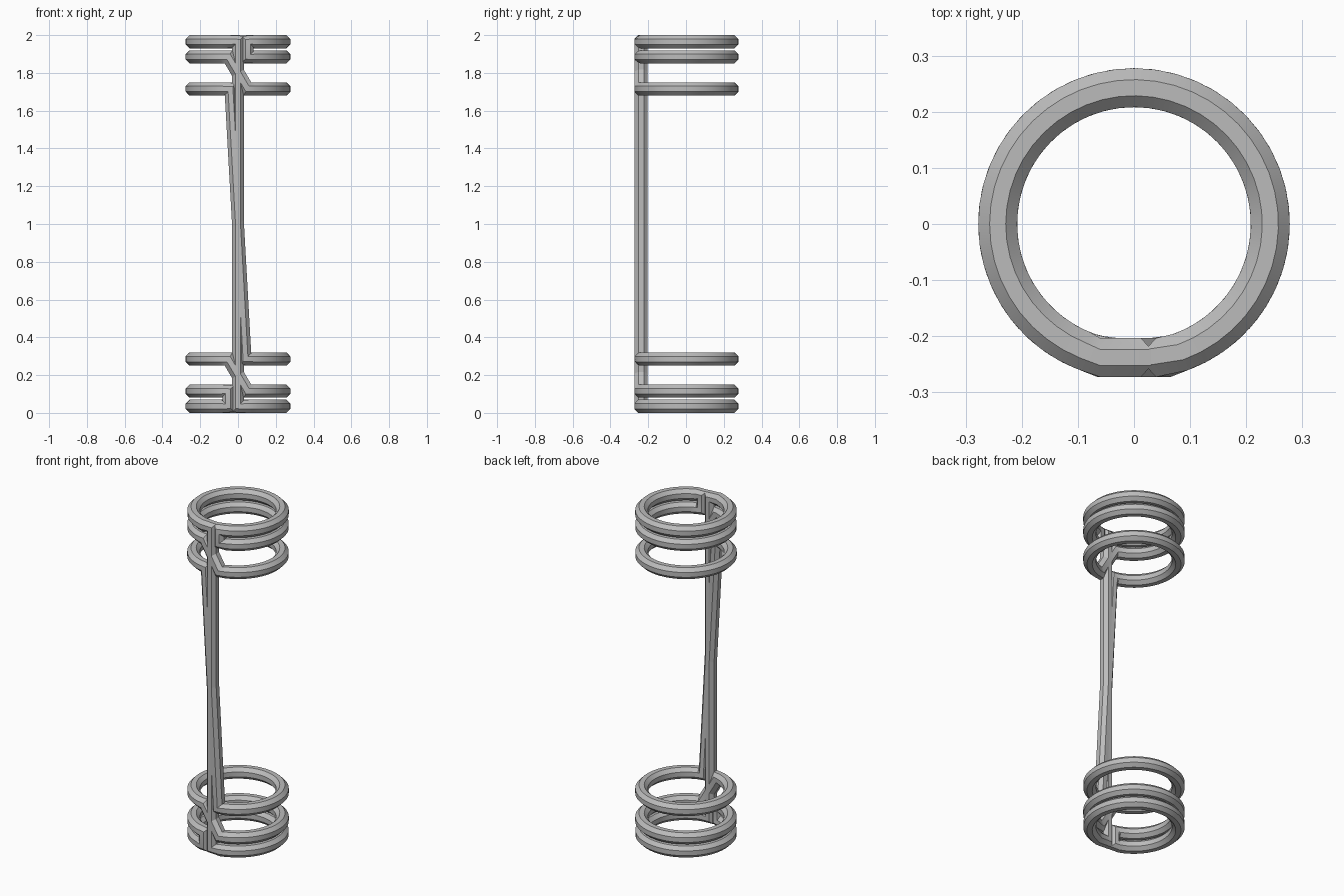
import bpy, bmesh, math
from mathutils import Vector

cube = bpy.data.objects.get("Cube")
if cube:
    bpy.data.objects.remove(cube)

R = 0.243          # coil radius to the wire centre
WIRE = 0.0375      # wire radius
SIDES = 8
FRONT = -0.238     # depth of the straight runs at the front
STEPS = 44

steel = bpy.data.materials.new("grey steel")
steel.use_nodes = True
steel.diffuse_color = (0.5, 0.5, 0.5, 1)
steel.node_tree.nodes["Principled BSDF"].inputs["Base Color"].default_value = (0.5, 0.5, 0.5, 1)


def ring(z, start_x, end_x):
    """Open turn around the back, from one front end to the other."""
    a = math.asin(start_x / R)
    b = math.asin(end_x / R)
    # angle measured from the front; sweep the long way round
    sweep = (b - a) + (2 * math.pi if start_x > 0 else -2 * math.pi)
    pts = [Vector((start_x, FRONT, z))]
    for i in range(1, STEPS):
        t = a + sweep * i / STEPS
        pts.append(Vector((R * math.sin(t), -R * math.cos(t), z)))
    pts.append(Vector((end_x, FRONT, z)))
    return pts


# Upper half: top of the bar, top turn, U-bend, second turn, slanted step, third turn
upper = [Vector((0.0, FRONT, 1.965))]
upper += ring(1.965, -0.06, 0.052)
upper += ring(1.885, 0.052, -0.05)
upper += ring(1.715, 0.05, -0.04)
# Lower half is the same shape turned half round; the long strand and bar join them
lower = [Vector((-p.x, p.y, 2 - p.z)) for p in reversed(upper)]
path = upper + lower

# Sweep an octagon along the closed path
bm = bmesh.new()
loops = []
n = len(path)
for i, p in enumerate(path):
    d_in = (p - path[i - 1]).normalized()
    d_out = (path[(i + 1) % n] - p).normalized()
    tangent = (d_in + d_out).normalized()
    mitre = min(1 / max(tangent.dot(d_out), 0.1), 1.25)
    at_front = abs(p.x) < 0.07 and p.y < 0
    normal = Vector((0, -1, 0)) if at_front else Vector((p.x, p.y, 0)).normalized()
    side = tangent.cross(normal).normalized()
    if not at_front:
        mitre = 1
    loop = []
    for k in range(SIDES):
        a = 2 * math.pi * (k + 0.5) / SIDES
        offset = normal * math.cos(a) + side * math.sin(a) * mitre
        loop.append(bm.verts.new(p + offset * WIRE))
    loops.append(loop)
for i in range(n):
    a, b = loops[i], loops[(i + 1) % n]
    for k in range(SIDES):
        j = (k + 1) % SIDES
        bm.faces.new((a[k], a[j], b[j], b[k]))
bmesh.ops.recalc_face_normals(bm, faces=bm.faces)

mesh = bpy.data.meshes.new("coiled_wire")
bm.to_mesh(mesh)
bm.free()
mesh.materials.append(steel)
wire = bpy.data.objects.new("coiled_wire", mesh)
bpy.context.collection.objects.link(wire)
bpy.context.view_layer.objects.active = wire
wire.select_set(True)
bpy.ops.object.shade_smooth_by_angle(angle=math.radians(30))
